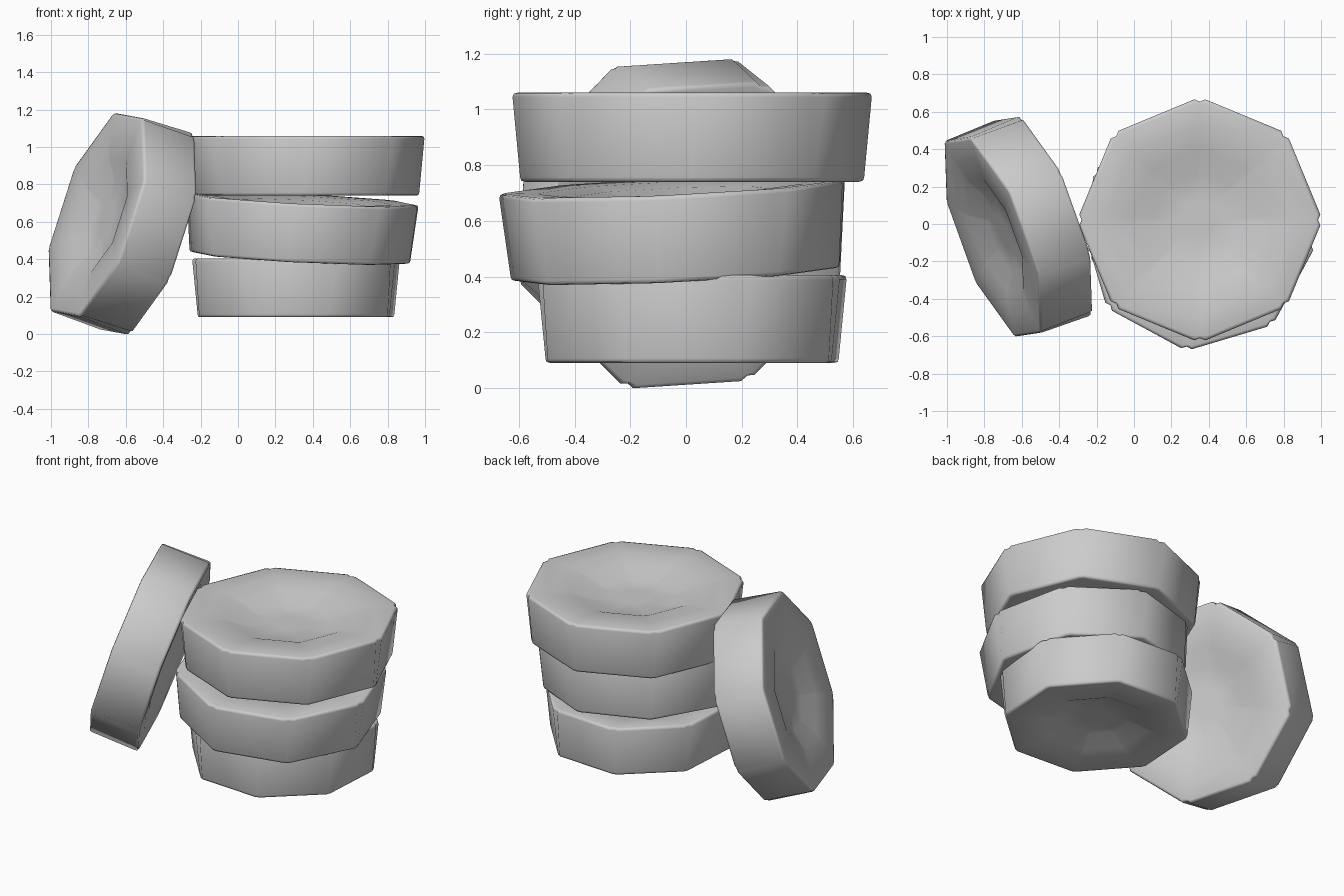
import bpy, bmesh, math
from mathutils import Vector, Matrix

if "Cube" in bpy.data.objects:
    bpy.data.objects.remove(bpy.data.objects["Cube"])

# cross-section of one side, rim to hub: (radius factor, depth below the face)
DISH = [(0.97, 0.0), (0.78, 0.006), (0.57, 0.022), (0.38, 0.07), (0.15, 0.07)]


def octagon_ring(bm, radius, z, notch=0.0, spread=2.6):
    """Eight corners, each split by a small notch."""
    ring = []
    for i in range(8):
        for k in (-1, 0, 1):
            a = i * math.pi / 4 + k * math.radians(spread)
            r = radius * (1 - notch if k == 0 else 1)
            ring.append(bm.verts.new((r * math.cos(a), r * math.sin(a), z)))
    return ring


def tyre(name, centre, axis, corner_dir, r_top, height=0.315, taper=0.957):
    bm = bmesh.new()
    h, r_low = height / 2, r_top * taper
    rings = []
    # lower dish from hub outwards, tread wall, upper dish back to hub
    for f, d in reversed(DISH):
        rings.append(octagon_ring(bm, r_low * f, -h + d, 0, 1.2))
    rings.append(octagon_ring(bm, r_low * 0.993, -h + 0.004, 0.004, 1.2))
    rings.append(octagon_ring(bm, r_low, -h + 0.016, 0.008, 1.2))
    rings.append(octagon_ring(bm, r_top, h - 0.016, 0.02))
    rings.append(octagon_ring(bm, r_top * 0.993, h - 0.004, 0.018))
    for f, d in DISH:
        rings.append(octagon_ring(bm, r_top * f, h - d, 0.01 if f > 0.9 else 0))
    for a, b in zip(rings, rings[1:]):
        for i in range(24):
            j = (i + 1) % 24
            bm.faces.new((a[i], a[j], b[j], b[i]))
    # hub floors
    bm.faces.new(list(reversed(rings[0])))
    bm.faces.new(rings[-1])

    mesh = bpy.data.meshes.new(name)
    bm.to_mesh(mesh)
    bm.free()
    obj = bpy.data.objects.new(name, mesh)
    bpy.context.collection.objects.link(obj)

    # orient: local z along the axis, first corner towards corner_dir
    z = Vector(axis).normalized()
    x = Vector(corner_dir)
    x = (x - z * x.dot(z)).normalized()
    rot = Matrix((x, z.cross(x), z)).transposed().to_4x4()
    obj.matrix_world = Matrix.Translation(centre) @ rot

    bpy.ops.object.select_all(action='DESELECT')
    obj.select_set(True)
    bpy.context.view_layer.objects.active = obj
    bpy.ops.object.shade_smooth_by_angle(angle=math.radians(75))
    return obj


def heading(deg):
    a = math.radians(deg)
    return (math.cos(a), math.sin(a), 0)


# stack of three tyres
tyre("bottom_tyre", (0.31, 0.022, 0.2475), (0, 0, 1), heading(18.9), 0.577)
tyre("middle_tyre", (0.338, -0.045, 0.565), (0.05, -0.045, 1), heading(-6), 0.62)
tyre("top_tyre", (0.352, 0.022, 0.90), (0, 0, 1), heading(0), 0.645, 0.32)

# tyre leaning against the stack
tyre("leaning_tyre", (-0.62, -0.018, 0.593), (0.275, 0.105, -0.093),
     (0.249, -0.555, 0.206), 0.602, 0.312, 0.995)
